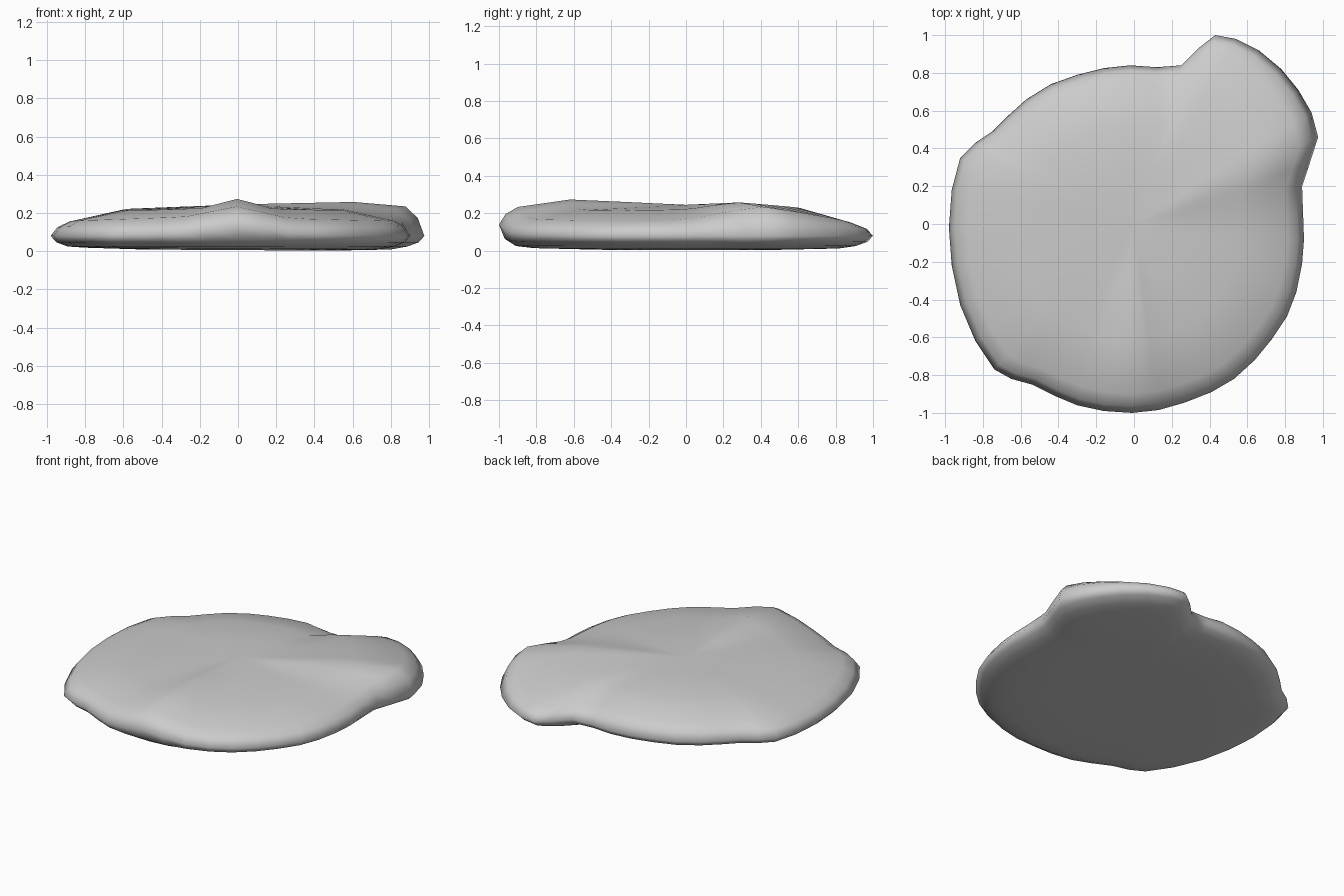
import bpy, bmesh
from math import atan2, degrees

if "Cube" in bpy.data.objects:
    bpy.data.objects.remove(bpy.data.objects["Cube"])

# Outline of the slab seen from above
OUTLINE = [(.89, .2), (.93, .32), (.975, .46), (.94, .59), (.87, .71), (.78, .82), (.66, .92), (.54, .98),
           (.43, 1), (.34, .93), (.25, .84), (.12, .83), (-.02, .84), (-.16, .825),
           (-.3, .79), (-.44, .74), (-.57, .66), (-.67, .57), (-.75, .49), (-.84, .43),
           (-.92, .35), (-.965, .18), (-.98, -.02), (-.965, -.22), (-.92, -.43),
           (-.84, -.62), (-.74, -.77), (-.65, -.82), (-.54, -.85), (-.42, -.91),
           (-.3, -.96), (-.16, -.99), (-.01, -1), (.13, -.985), (.27, -.945), (.41, -.89),
           (.53, -.82), (.64, -.72), (.73, -.61), (.81, -.49), (.86, -.36), (.89, -.21),
           (.9, -.08), (.895, .06)]

# angle, mid height, shoulder height, rim height: ridges at 25 and 270 degrees
RELIEF = [(-35, .225, .17, .09), (0, .23, .175, .09), (25, .268, .245, .09),
          (45, .25, .195, .09), (66, .235, .15, .09), (90, .24, .185, .09),
          (135, .24, .18, .09), (180, .225, .165, .09), (225, .225, .175, .09),
          (252, .235, .19, .10), (270, .285, .245, .15), (288, .23, .18, .10),
          (325, .225, .17, .09)]


def relief(angle):
    for a, b in zip(RELIEF, RELIEF[1:]):
        if a[0] <= angle <= b[0]:
            t = (angle - a[0]) / (b[0] - a[0])
            return [p + (q - p) * t for p, q in zip(a[1:], b[1:])]
    return relief(angle - 360)


bm = bmesh.new()
top = bm.verts.new((0, 0, .255))
bottom = bm.verts.new((0, 0, .02))

# Radial section from the middle of the top, round the rim, to the underside
columns = []
for x, y in OUTLINE:
    mid, shoulder, rim = relief(degrees(atan2(y, x)) % 360)
    section = [(.3, .255 + (mid - .255) * .5), (.62, mid), (.9, shoulder),
               (.965, rim + (shoulder - rim) * .6), (1, rim),
               (.97, .03 + rim * .3), (.91, .035), (.82, .018), (.5, .01)]
    columns.append([bm.verts.new((x * s, y * s, z)) for s, z in section])

for a, b in zip(columns, columns[1:] + columns[:1]):
    bm.faces.new((top, a[0], b[0]))
    for i in range(len(a) - 1):
        bm.faces.new((a[i], a[i + 1], b[i + 1], b[i]))
    bm.faces.new((a[-1], bottom, b[-1]))
bmesh.ops.recalc_face_normals(bm, faces=bm.faces)

# Rest the lowest point on the ground
low = min(v.co.z for v in bm.verts)
for v in bm.verts:
    v.co.z -= low
    if v.co.z < .012:
        v.co.z += .006 * (1 - v.co.x)

mesh = bpy.data.meshes.new("stone_slab")
bm.to_mesh(mesh)
bm.free()
slab = bpy.data.objects.new("stone_slab", mesh)
bpy.context.collection.objects.link(slab)
for p in mesh.polygons:
    p.use_smooth = True
